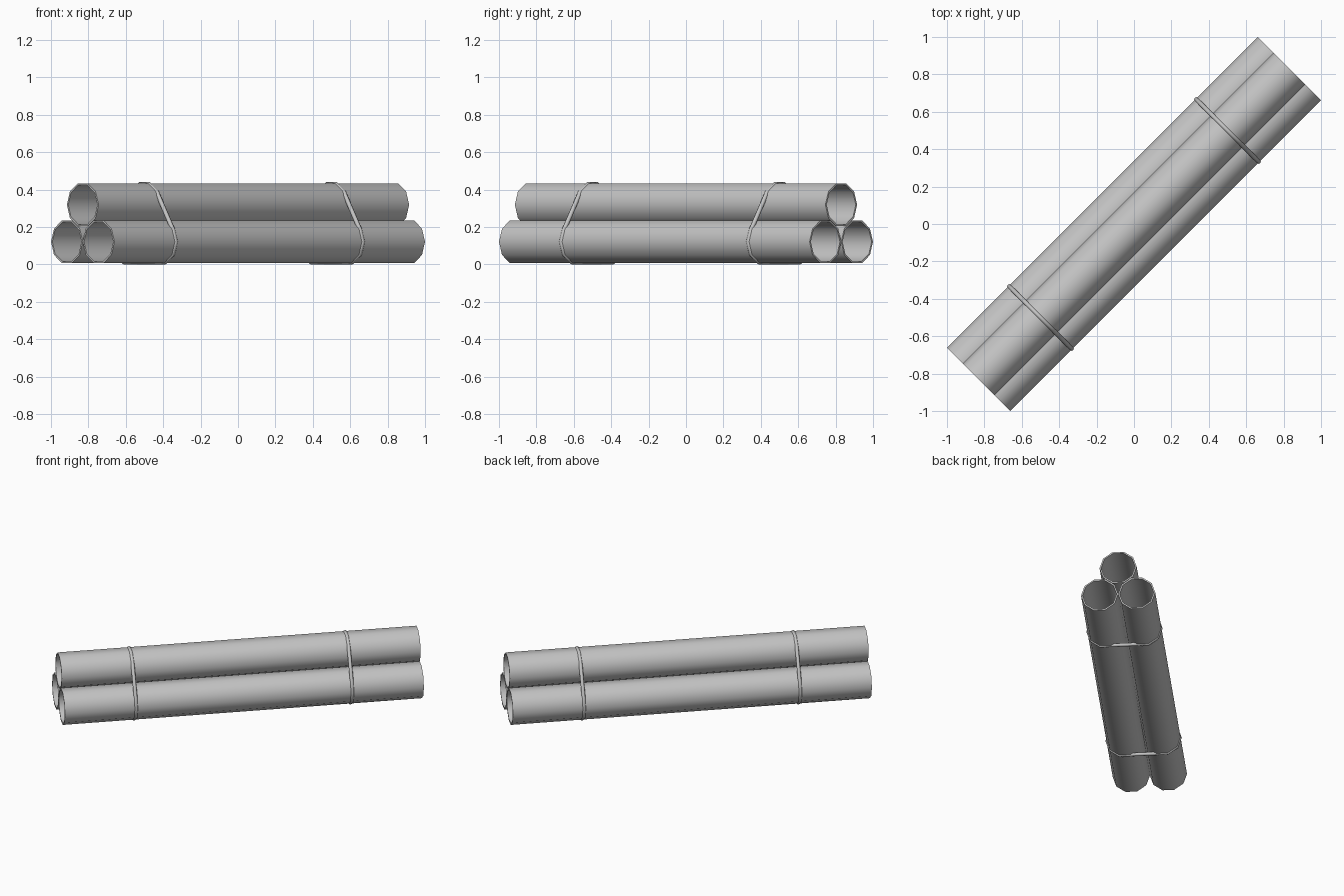
import bpy
import bmesh
import math
from mathutils import Vector
from mathutils.geometry import convex_hull_2d

cube = bpy.data.objects.get("Cube")
if cube:
    bpy.data.objects.remove(cube, do_unlink=True)

SIDES = 10
RADIUS = 0.12
WALL = 0.01
HALF_LENGTH = 1.174
CORD = 0.012
DIAGONAL = math.radians(45)

# Pipe centres across the bundle: (sideways, height)
CENTRES = {
    "lower_left_pipe": (0.12, 0.121),
    "lower_right_pipe": (-0.12, 0.121),
    "upper_pipe": (0, 0.319),
}

grey = bpy.data.materials.new("pipe_grey")
grey.use_nodes = True
colour = (0.55, 0.55, 0.55, 1)
grey.diffuse_color = colour
grey.node_tree.nodes["Principled BSDF"].inputs["Base Color"].default_value = colour


def ring(centre, radius):
    """Corners of one pipe outline, flat on top and bottom."""
    angles = [math.tau * i / SIDES for i in range(SIDES)]
    return [Vector((centre[0] + radius * math.cos(a),
                    centre[1] + radius * math.sin(a))) for a in angles]


def add_object(name, data):
    obj = bpy.data.objects.new(name, data)
    data.materials.append(grey)
    obj.rotation_euler.z = DIAGONAL
    bpy.context.collection.objects.link(obj)
    return obj


def make_pipe(name, centre):
    """Open tube: outer wall, inner wall and two end rims."""
    bm = bmesh.new()
    loops = []
    for x, radius in ((-HALF_LENGTH, RADIUS), (HALF_LENGTH, RADIUS),
                      (HALF_LENGTH, RADIUS - WALL), (-HALF_LENGTH, RADIUS - WALL)):
        loops.append([bm.verts.new((x, p.x, p.y)) for p in ring(centre, radius)])
    for k in range(4):
        a, b = loops[k], loops[(k + 1) % 4]
        for i in range(SIDES):
            j = (i + 1) % SIDES
            bm.faces.new((a[i], a[j], b[j], b[i]))
    bmesh.ops.recalc_face_normals(bm, faces=bm.faces)
    mesh = bpy.data.meshes.new(name)
    bm.to_mesh(mesh)
    bm.free()
    obj = add_object(name, mesh)
    bpy.ops.object.select_all(action="DESELECT")
    obj.select_set(True)
    bpy.context.view_layer.objects.active = obj
    bpy.ops.object.shade_smooth_by_angle(angle=math.radians(45))


def make_strap(name, x):
    """Cord pulled tight round the three pipes, partly sunk into them."""
    points = [p for c in CENTRES.values() for p in ring(c, RADIUS - 0.005)]
    hull = [points[i] for i in convex_hull_2d(points)]
    curve = bpy.data.curves.new(name, "CURVE")
    curve.dimensions = "3D"
    curve.bevel_depth = CORD
    curve.bevel_resolution = 2
    spline = curve.splines.new("POLY")
    spline.points.add(len(hull) - 1)
    for point, p in zip(spline.points, hull):
        point.co = (x, p.x, p.y, 1)
    spline.use_cyclic_u = True
    spline.use_smooth = True
    add_object(name, curve)


for pipe_name, pipe_centre in CENTRES.items():
    make_pipe(pipe_name, pipe_centre)

# Straps near both ends
for strap_name, side in (("front_strap", -1), ("back_strap", 1)):
    make_strap(strap_name, side * 0.707)
